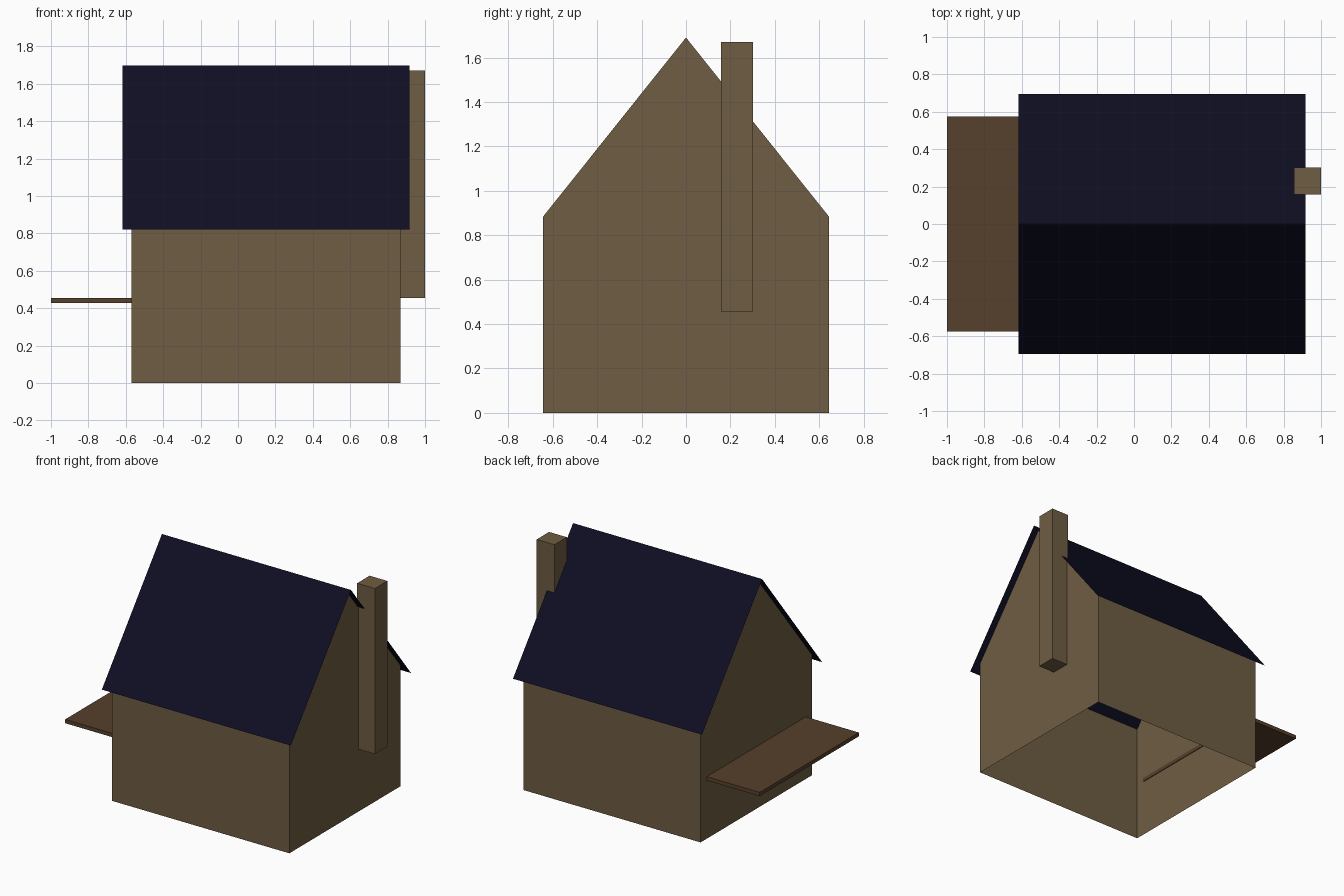
import bpy, bmesh

cube = bpy.data.objects.get("Cube")
if cube:
    bpy.data.objects.remove(cube, do_unlink=True)


def material(name, rgb):
    mat = bpy.data.materials.new(name)
    mat.use_nodes = True
    mat.diffuse_color = (*rgb, 1)
    mat.node_tree.nodes["Principled BSDF"].inputs["Base Color"].default_value = (*rgb, 1)
    return mat


def finish(name, bm, mat):
    mesh = bpy.data.meshes.new(name)
    bm.to_mesh(mesh)
    bm.free()
    mesh.materials.append(mat)
    obj = bpy.data.objects.new(name, mesh)
    bpy.context.collection.objects.link(obj)
    return obj


def box(name, lo, hi, mat):
    bm = bmesh.new()
    bmesh.ops.create_cube(bm, size=1)
    for v in bm.verts:
        v.co = [(a + b) / 2 + c * (b - a) for a, b, c in zip(lo, hi, v.co)]
    return finish(name, bm, mat)


def sheet(name, profile, x0, x1, mat, capped=False):
    """Sweep an open y-z profile along x, with optional end faces."""
    bm = bmesh.new()
    left = [bm.verts.new((x0, y, z)) for y, z in profile]
    right = [bm.verts.new((x1, y, z)) for y, z in profile]
    skip = (1, 2) if capped else ()  # gabled walls leave the roof slopes open
    for i in range(len(profile) - 1):
        if i not in skip:
            bm.faces.new((left[i], right[i], right[i + 1], left[i + 1]))
    if capped:
        bm.faces.new(left)
        bm.faces.new(reversed(right))
    return finish(name, bm, mat)


tan = material("tan_wall", (0.156, 0.109, 0.054))
brown = material("brown_wood", (0.093, 0.051, 0.025))
navy = material("navy_roof", (0.0044, 0.0044, 0.0168))

# Open-bottomed walls with gable ends
sheet("walls", [(-0.645, 0), (-0.645, 0.882), (0, 1.69), (0.645, 0.882), (0.645, 0)],
      -0.57, 0.868, tan, capped=True)

# Thin folded roof
sheet("roof", [(-0.696, 0.822), (0, 1.697), (0.696, 0.822)], -0.617, 0.916, navy)

# Chimney on the left gable, shelf on the right gable
box("chimney", (0.856, 0.158, 0.456), (1.0, 0.302, 1.67), tan)
box("side_shelf", (-1.0, -0.574, 0.427), (-0.565, 0.574, 0.455), brown)
